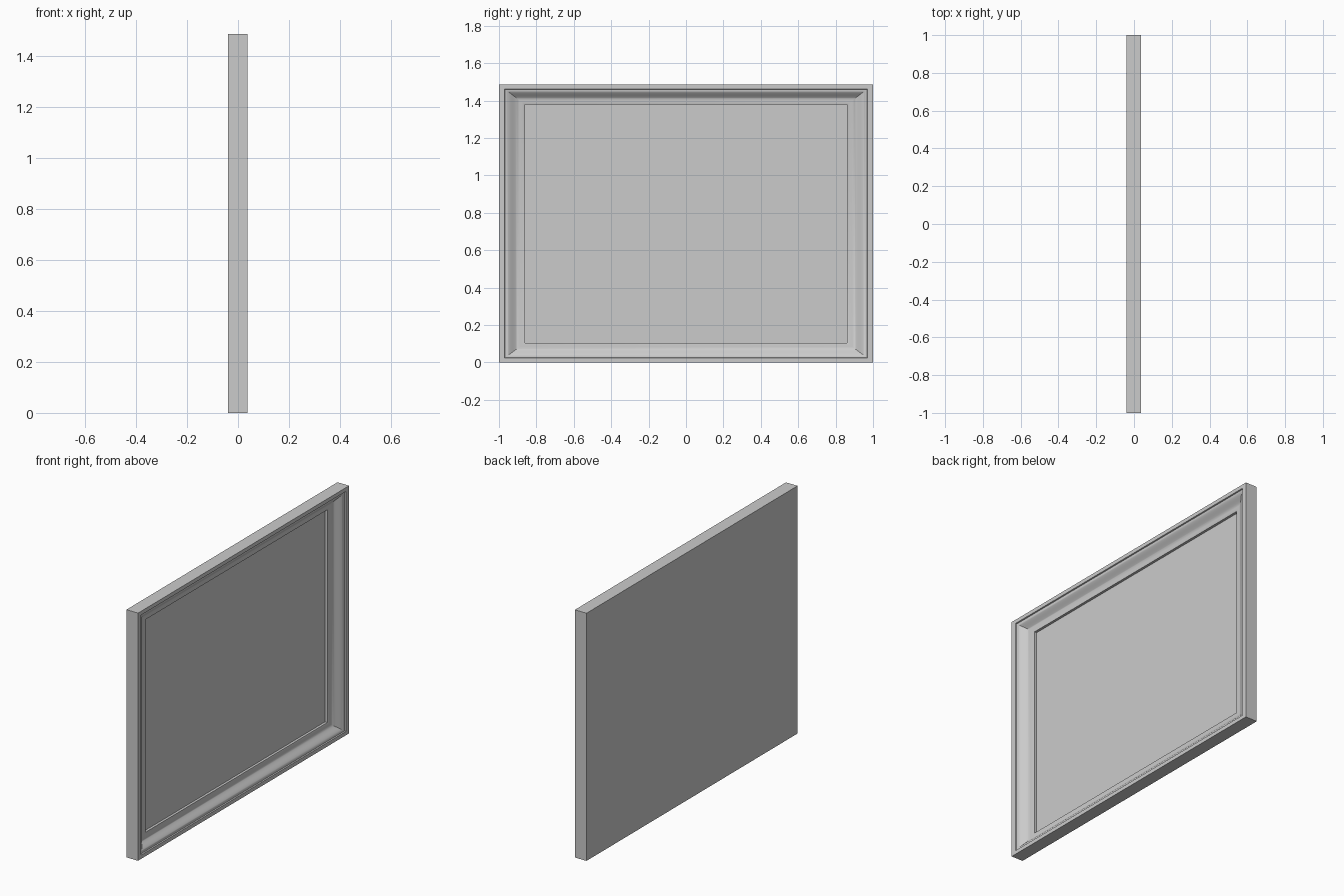
import bpy, bmesh, math

if "Cube" in bpy.data.objects:
    bpy.data.objects.remove(bpy.data.objects["Cube"])

W, H = 1.0, 1.485          # half width along y, full height along z
BACK, FACE, PANEL = -0.04, 0.037, -0.026
RAIL_Y, RAIL_Z = 0.138, 0.105


def ring(bm, u, x):
    """Rectangle inset by fraction u of the rail width, at depth x."""
    a, b = W - u * RAIL_Y, u * RAIL_Z
    return [bm.verts.new((x, y, z)) for y, z in
            ((-a, b), (a, b), (a, H - b), (-a, H - b))]


def finish(bm, name):
    bmesh.ops.recalc_face_normals(bm, faces=bm.faces)
    mesh = bpy.data.meshes.new(name)
    bm.to_mesh(mesh)
    bm.free()
    ob = bpy.data.objects.new(name, mesh)
    bpy.context.collection.objects.link(ob)
    bpy.context.view_layer.objects.active = ob
    ob.select_set(True)
    bpy.ops.object.shade_smooth_by_angle(angle=math.radians(30))
    ob.select_set(False)
    return ob


# Moulding profile: outer side, flat lip, small step, S-curve, inner step
profile = [(0, BACK), (0, FACE), (0.22, FACE), (0.24, 0.030)]
for i in range(1, 13):
    t = i / 12
    profile.append((0.24 + 0.56 * t, 0.030 - 0.036 * (t * t * (3 - 2 * t))))
profile += [(0.9, -0.007), (1.0, -0.011), (1.0, PANEL)]

# Mitred frame with a closed flat back
bm = bmesh.new()
rings = [ring(bm, u, x) for u, x in profile]
bm.faces.new(rings[0])
for r0, r1 in zip(rings, rings[1:]):
    for i in range(4):
        j = (i + 1) % 4
        bm.faces.new((r0[i], r0[j], r1[j], r1[i]))
# Inset picture panel closes the front
bm.faces.new(rings[-1])
finish(bm, "picture_frame")
